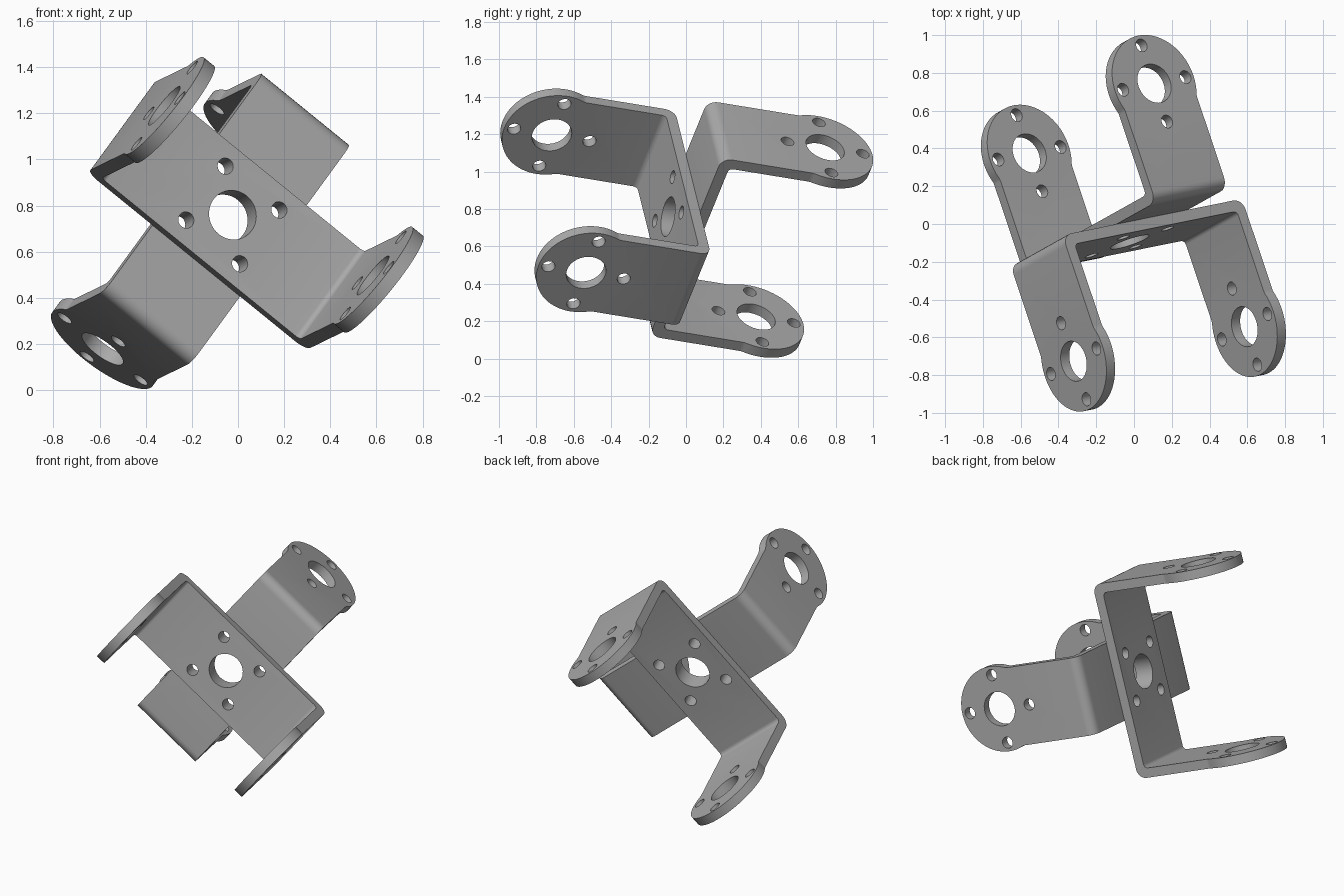
import bpy, bmesh, math
from mathutils import Vector, Matrix

cube = bpy.data.objects.get("Cube")
if cube:
    bpy.data.objects.remove(cube, do_unlink=True)

SPAN, SHEET = 1.24, 0.06          # outer bracket length, sheet thickness
HALF, DISC, REACH = 0.2475, 0.27, 0.63   # half width, disc radius, disc centre height
BIG, SMALL, RING = 0.108, 0.036, 0.215   # hole radii and hole circle
OUTER, INNER, NECK = 0.06, 0.025, 0.06   # bend radii and neck fillet

grey = bpy.data.materials.new("steel_grey")
grey.use_nodes = True
tone = (0.4, 0.4, 0.4, 1)
grey.diffuse_color = tone
grey.node_tree.nodes["Principled BSDF"].inputs["Base Color"].default_value = tone


def arc(cx, cy, r, a0, a1, n):
    steps = [math.radians(a0 + (a1 - a0) * i / n) for i in range(n + 1)]
    return [(cx + r * math.cos(a), cy + r * math.sin(a)) for a in steps]


def prism(bm, outline, place, lo, hi):
    """Extrude an outline from lo to hi; place maps (u, v, depth) to a point."""
    low = [bm.verts.new(place(u, v, lo)) for u, v in outline]
    high = [bm.verts.new(place(u, v, hi)) for u, v in outline]
    bm.faces.new(low)
    bm.faces.new(high)
    for i in range(len(low)):
        j = (i + 1) % len(low)
        bm.faces.new((low[i], low[j], high[j], high[i]))


def along_x(u, v, d):
    return (d, u, v)


def along_y(u, v, d):
    return (u, d, v)


def along_z(u, v, d):
    return (u, v, d)


def make(name, bm):
    bmesh.ops.recalc_face_normals(bm, faces=bm.faces)
    mesh = bpy.data.meshes.new(name)
    bm.to_mesh(mesh)
    bm.free()
    ob = bpy.data.objects.new(name, mesh)
    bpy.context.collection.objects.link(ob)
    return ob


def channel():
    """U-shaped bent strip, bends rounded inside and out."""
    top, e = REACH + DISC + 0.1, SPAN / 2
    i, f = e - SHEET, SHEET + INNER
    right = arc(e - OUTER, OUTER, OUTER, -90, 0, 6) + [(e, top), (i, top)]
    right += arc(i - INNER, f, INNER, 0, -90, 5)
    left = [(-x, z) for x, z in reversed(right)]
    bm = bmesh.new()
    prism(bm, right + left, along_y, -DISC - 0.1, DISC + 0.1)
    return make("channel", bm)


def silhouette():
    """Side outline of the arms: straight strip, filleted neck, round end."""
    side, reach = HALF + NECK, DISC + NECK
    drop = math.sqrt(reach ** 2 - side ** 2)
    tilt = math.degrees(math.atan2(drop, side))
    half = [(HALF, -0.1)] + arc(side, REACH - drop, NECK, 180, 180 - tilt, 4)
    half += arc(0, REACH, DISC, -tilt, 90, 30)[1:]
    other = [(-y, z) for y, z in reversed(half[:-1])]
    bm = bmesh.new()
    prism(bm, half + other, along_x, -SPAN, SPAN)
    return make("silhouette", bm)


def drills():
    """Centre hole and ring of four, through both arms and through the base."""
    bm = bmesh.new()
    for place, cy, depth, turn in ((along_x, REACH, SPAN, 0), (along_z, 0, 0.2, 45)):
        prism(bm, arc(0, cy, BIG, 0, 360, 40)[:-1], place, -depth, depth)
        for u, v in arc(0, cy, RING, turn, turn + 270, 3):
            prism(bm, arc(u, v, SMALL, 0, 360, 20)[:-1], place, -depth, depth)
    return make("drills", bm)


def bracket(name, matrix):
    ob = channel()
    ob.name = name
    cutters = [(silhouette(), "INTERSECT"), (drills(), "DIFFERENCE")]
    for cutter, operation in cutters:
        cutter.hide_render = True
        mod = ob.modifiers.new(cutter.name, "BOOLEAN")
        mod.operation, mod.object, mod.solver = operation, cutter, "EXACT"
    graph = bpy.context.evaluated_depsgraph_get()
    mesh = bpy.data.meshes.new_from_object(ob.evaluated_get(graph))
    ob.modifiers.clear()
    ob.data = mesh
    for cutter, _ in cutters:
        bpy.data.objects.remove(cutter, do_unlink=True)
    mesh.materials.clear()
    mesh.materials.append(grey)
    ob.matrix_world = matrix
    bpy.ops.object.select_all(action="DESELECT")
    ob.select_set(True)
    bpy.context.view_layer.objects.active = ob
    bpy.ops.object.shade_smooth_by_angle(angle=math.radians(30))


def frame(x, z):
    y = z.cross(x)
    m = Matrix((x, y, z)).transposed().to_4x4()
    return Matrix.Translation((-0.042, -0.04, 0.75)) @ m


# Two brackets back to back, the rear one turned a quarter
out = Vector((0.314, -0.937, 0.153)).normalized()
span = Vector((0.765, 0.16, -0.624))
span = (span - out * span.dot(out)).normalized()
bracket("front_bracket", frame(span, out))
bracket("rear_bracket", frame(out.cross(span), -out))
